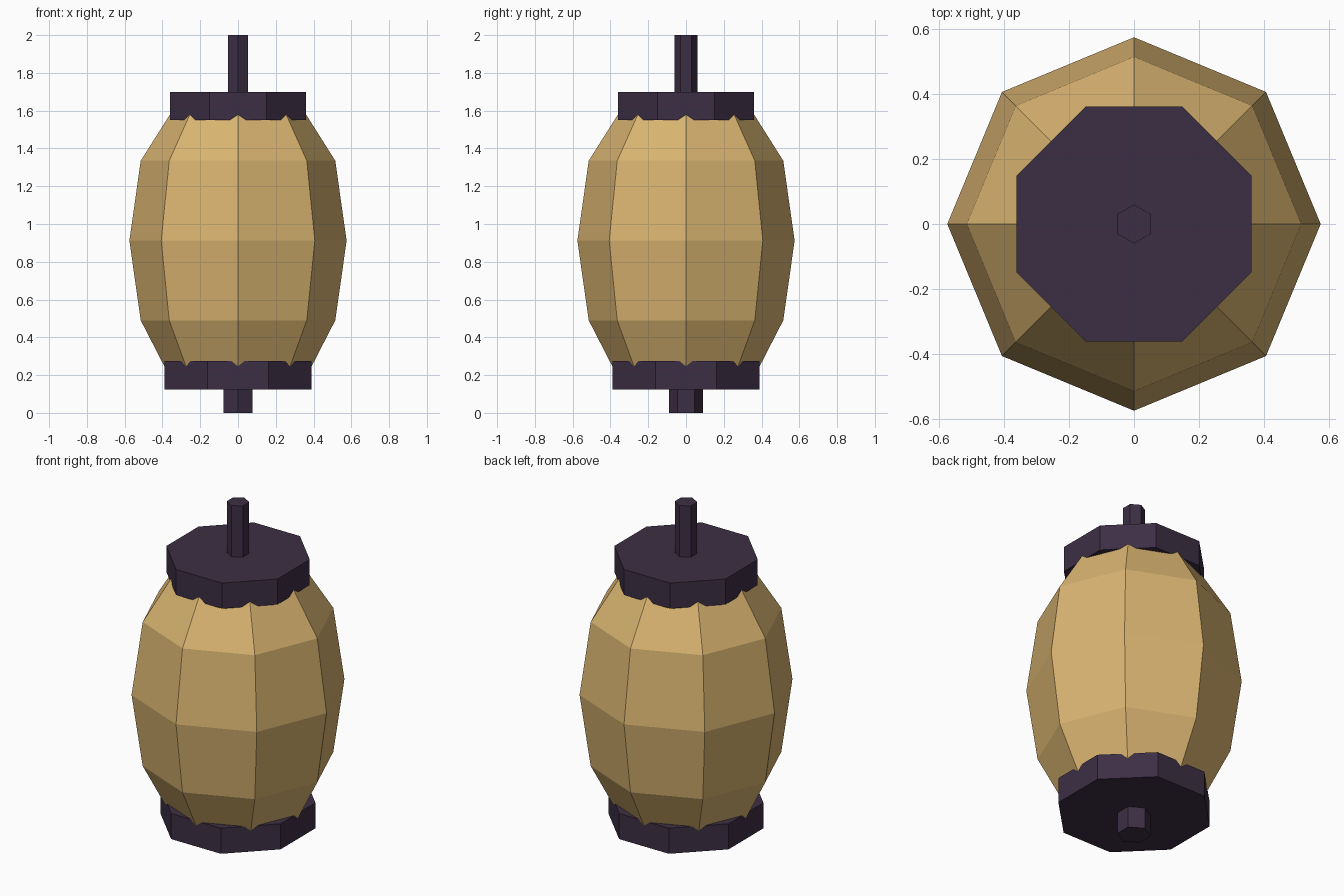
import bpy, bmesh, math

if "Cube" in bpy.data.objects:
    bpy.data.objects.remove(bpy.data.objects["Cube"])


def material(name, rgb):
    m = bpy.data.materials.new(name)
    m.diffuse_color = (*rgb, 1.0)
    m.use_nodes = True
    m.node_tree.nodes["Principled BSDF"].inputs["Base Color"].default_value = m.diffuse_color
    return m


paper = material("warm_tan", (0.70, 0.46, 0.165))
wood = material("dark_plum", (0.046, 0.028, 0.058))


def lathe(name, sides, start, profile, mat):
    """Flat-faced prism/barrel from (radius, height) rings, with closed ends."""
    bm = bmesh.new()
    rings = []
    for r, z in profile:
        angles = [start + 2 * math.pi * i / sides for i in range(sides)]
        rings.append([bm.verts.new((r * math.cos(a), r * math.sin(a), z)) for a in angles])
    for low, high in zip(rings, rings[1:]):
        for i in range(sides):
            j = (i + 1) % sides
            bm.faces.new((low[i], low[j], high[j], high[i]))
    bm.faces.new(rings[0][::-1])
    bm.faces.new(rings[-1])
    mesh = bpy.data.meshes.new(name)
    bm.to_mesh(mesh)
    bm.free()
    mesh.materials.append(mat)
    obj = bpy.data.objects.new(name, mesh)
    bpy.context.collection.objects.link(obj)
    return obj


eighth = math.pi / 8   # turns an octagon so its flat sides face the axes
sixth = math.pi / 6    # puts hexagon corners at front and back

# Bulging eight-sided lantern shade, its ends hidden inside the caps
lathe("lantern_body", 8, 0.0,
      [(0.366, 0.20), (0.515, 0.49), (0.575, 0.912), (0.515, 1.335), (0.335, 1.62)], paper)

# Octagonal end caps
lathe("top_cap", 8, eighth, [(0.391, 1.55), (0.391, 1.70)], wood)
lathe("bottom_cap", 8, eighth, [(0.422, 0.125), (0.422, 0.275)], wood)

# Hexagonal hanging rod and bottom knob
lathe("hanging_rod", 6, sixth, [(0.06, 1.70), (0.06, 2.0)], wood)
lathe("bottom_knob", 6, sixth, [(0.09, 0.0), (0.09, 0.125)], wood)
